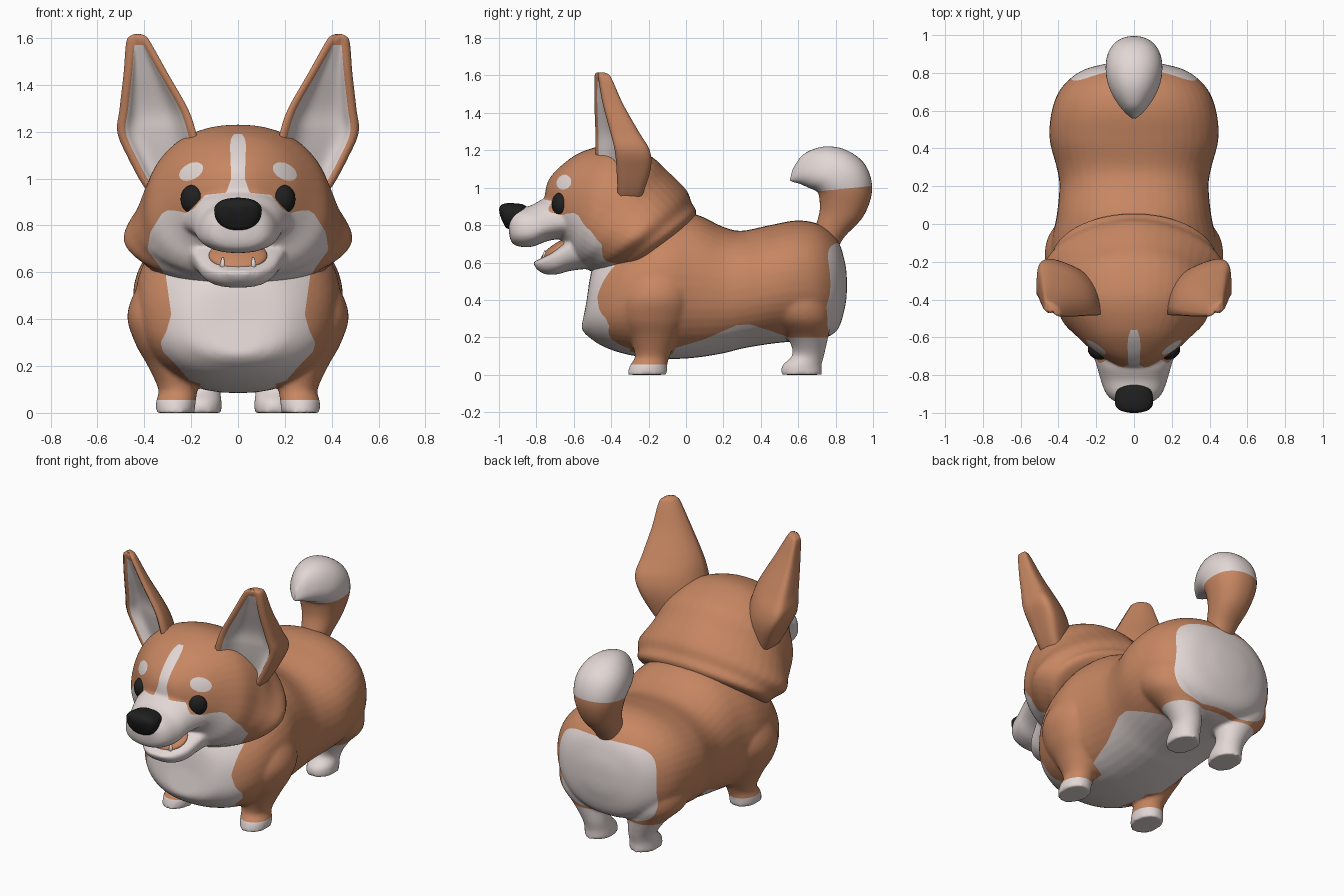
import bpy, bmesh
from math import sin, cos, pi, radians, copysign
from mathutils import Vector, Matrix
from mathutils.bvhtree import BVHTree

if "Cube" in bpy.data.objects:
    bpy.data.objects.remove(bpy.data.objects["Cube"], do_unlink=True)


def material(name, colour):
    m = bpy.data.materials.new(name)
    m.use_nodes = True
    m.diffuse_color = (*colour, 1)
    bsdf = next(n for n in m.node_tree.nodes if n.type == 'BSDF_PRINCIPLED')
    bsdf.inputs["Base Color"].default_value = (*colour, 1)
    bsdf.inputs["Roughness"].default_value = 0.7
    return m


COAT, CREAM, BLACK = 0, 1, 2
MATERIALS = [material("ginger coat", (0.57, 0.24, 0.122)),
             material("cream fur", (0.76, 0.68, 0.665)),
             material("soft black", (0.014, 0.014, 0.014))]
SIDES = 44


def interp(x, table):
    """Piecewise linear lookup in (x, value) pairs."""
    if x <= table[0][0]:
        return table[0][1]
    for (a, u), (b, v) in zip(table, table[1:]):
        if x <= b:
            return u + (v - u) * (x - a) / (b - a)
    return table[-1][1]


def hoop(yt, zt, yb, zb, w, f=0.5, e=0.9):
    """Ring through a top and a bottom point, widest at fraction f of its height."""
    top, bottom = Vector((0, yt, zt)), Vector((0, yb, zb))
    mid, ring = bottom.lerp(top, f), []
    for i in range(SIDES):
        t = 2 * pi * i / SIDES
        h, s = [copysign(abs(k) ** e, k) for k in (cos(t), sin(t))]
        p = mid + (top - mid if h > 0 else mid - bottom) * h
        ring.append(p + Vector((w * s, 0, 0)))
    return ring


def disc(z, x, y, rx, ry):
    """Level oval ring."""
    turns = [2 * pi * i / SIDES for i in range(SIDES)]
    return [Vector((x + rx * cos(t), y + ry * sin(t), z)) for t in turns]


def loft(bm, rings, steps=6):
    """Skin a smooth tube through the rings; returns side faces column by column."""
    fine = []
    for i in range(len(rings) - 1):
        four = [rings[max(i - 1, 0)], rings[i], rings[i + 1], rings[min(i + 2, len(rings) - 1)]]
        for k in range(steps):
            t = k / steps
            fine.append([b + (c - a) * (t / 2) + (2 * a - 5 * b + 4 * c - d) * (t * t / 2)
                         + (3 * b - a - 3 * c + d) * (t ** 3 / 2) for a, b, c, d in zip(*four)])
    fine.append(rings[-1])
    rows = [[bm.verts.new(p) for p in ring] for ring in fine]
    n = len(rows[0])
    columns = [[bm.faces.new((a[j], a[(j + 1) % n], b[(j + 1) % n], b[j]))
                for a, b in zip(rows, rows[1:])] for j in range(n)]
    bm.faces.new(rows[0])
    bm.faces.new(rows[-1])
    return columns


def paint(bm, field, index):
    """Cut the mesh along field = 0 and colour the negative side."""
    value = {v: field(v.co) for v in bm.verts}
    cuts = []
    for e in list(bm.edges):
        a, b = (value[v] for v in e.verts)
        if a * b < 0:
            cuts.append(bmesh.utils.edge_split(e, e.verts[0], a / (a - b))[1])
    bmesh.ops.connect_verts(bm, verts=cuts)
    for f in bm.faces:
        if field(f.calc_center_median()) < 0:
            f.material_index = index


def finish(bm, name, index=None):
    bmesh.ops.recalc_face_normals(bm, faces=bm.faces[:])
    for f in bm.faces:
        f.smooth = True
        if index is not None:
            f.material_index = index
    mesh = bpy.data.meshes.new(name)
    bm.to_mesh(mesh)
    bm.free()
    for m in MATERIALS:
        mesh.materials.append(m)
    ob = bpy.data.objects.new(name, mesh)
    bpy.context.scene.collection.objects.link(ob)
    return ob


def fuse(name, tubes, field, voxel=0.011, rounds=6):
    """Melt several tubes into one soft skin, then paint its markings."""
    bm = bmesh.new()
    for rings in tubes:
        loft(bm, rings)
    ob = finish(bm, name)
    remesh = ob.modifiers.new("melt", 'REMESH')
    remesh.mode, remesh.voxel_size = 'VOXEL', voxel
    soften = ob.modifiers.new("soften", 'SMOOTH')
    soften.factor, soften.iterations = 0.5, rounds
    graph = bpy.context.evaluated_depsgraph_get()
    melted = bpy.data.meshes.new_from_object(ob.evaluated_get(graph))
    bm = bmesh.new()
    bm.from_mesh(melted)
    bpy.data.objects.remove(ob, do_unlink=True)
    for f in bm.faces:
        f.material_index = COAT
    paint(bm, field, CREAM)
    return finish(bm, name)


def ellipsoid(name, centre, radii, index, turn=Matrix()):
    bm = bmesh.new()
    place = Matrix.Translation(centre) @ turn @ Matrix.Diagonal((*radii, 1))
    bmesh.ops.create_uvsphere(bm, u_segments=32, v_segments=20, radius=1, matrix=place)
    return finish(bm, name, index)


# Body with legs
torso = [hoop(*r) for r in (
    (-.53, .40, -.56, .25, .09, .3), (-.50, .57, -.53, .21, .22, .4),
    (-.42, .66, -.44, .15, .34, .45), (-.30, .75, -.30, .105, .415), (-.12, .84, -.12, .085, .44),
    (.04, .86, .04, .09, .41), (.2, .79, .2, .115, .395), (.3, .77, .3, .14, .41),
    (.45, .80, .45, .165, .447), (.6, .825, .6, .18, .435), (.72, .80, .72, .19, .385),
    (.81, .72, .81, .24, .28), (.85, .60, .85, .36, .14), (.86, .52, .86, .44, .04))]
front_leg = ((0, .268, -.207, .082, .107), (.05, .265, -.2, .085, .1), (.1, .257, -.18, .083, .093),
             (.2, .28, -.17, .105, .13), (.3, .31, -.17, .13, .18), (.42, .335, -.16, .137, .185),
             (.55, .3, -.14, .12, .15), (.66, .25, -.12, .06, .08))
hind_leg = ((0, .155, .617, .085, .11), (.05, .155, .62, .085, .105), (.11, .16, .655, .083, .085),
            (.2, .19, .65, .115, .11), (.3, .235, .615, .165, .165), (.42, .25, .58, .16, .18),
            (.55, .23, .56, .1, .12))
legs = [[disc(z, s * x, y, rx, ry) for z, x, y, rx, ry in leg]
        for leg in (front_leg, hind_leg) for s in (1, -1)]

BIB = ((.08, .17), (.12, .19), (.2, .26), (.26, .32), (.3, .33), (.35, .305), (.42, .285), (.6, .31))
BELLY = ((-.1, .13), (.1, .19), (.27, .265), (.34, .27), (.45, .235), (.55, .2))
BELLY_WIDTH = ((-.3, .16), (-.08, .17), (.02, .5))


def body_marking(p):
    x, y, z = abs(p.x), p.y, p.z
    socks = max(z - .055, y - .05)
    hind_socks = max(z - .2, .4 - y)
    bib = max(x - interp(z, BIB), y + .3)
    belly = max(z - interp(y, BELLY), x - interp(y, BELLY_WIDTH))
    rump = max(.3 * ((x / .335) ** 4 + (abs(z - .46) / .245) ** 4 - 1), .55 - y)
    return min(socks, hind_socks, bib, belly, rump)


fuse("body", [torso] + legs, body_marking)

# Head with ruff, muzzle and lower jaw
skull = [hoop(*r) for r in (
    (0, .75, -.30, .6, .2), (.055, .86, -.36, .52, .40, .5, 1), (.03, .92, -.43, .53, .455, .48, 1.1),
    (0, .99, -.49, .545, .49, .45, 1.12), (-.10, 1.09, -.53, .565, .45, .43, 1.05),
    (-.2, 1.175, -.565, .585, .415, .43), (-.38, 1.23, -.60, .62, .38, .45),
    (-.55, 1.195, -.63, .68, .30, .45), (-.665, 1.12, -.69, .74, .21),
    (-.735, 1.04, -.73, .80, .11), (-.755, .96, -.75, .84, .05))]
muzzle = [hoop(*r) for r in (
    (-.95, .82, -.945, .745, .05), (-.94, .86, -.93, .705, .11, .4), (-.90, .89, -.89, .685, .15, .4),
    (-.83, .905, -.82, .685, .177, .4), (-.75, .945, -.74, .715, .2, .4),
    (-.66, .95, -.64, .73, .235, .4), (-.55, .92, -.52, .74, .285, .4))]
jaw = [hoop(*r, .72, .8) for r in (
    (-.82, .605, -.805, .572, .04), (-.79, .615, -.765, .542, .10), (-.73, .65, -.70, .535, .155),
    (-.66, .70, -.62, .555, .187), (-.60, .735, -.53, .565, .21), (-.52, .74, -.45, .56, .22))]

MASK_TOP = ((0, .945), (.14, .93), (.19, .87), (.225, .853), (.26, .862), (.3, .865), (.325, .85),
            (.35, .81), (.375, .77), (.4, .6))
MASK_WIDTH = ((.5, .27), (.62, .33), (.7, .39), (.9, .45))
BLAZE = ((.94, .05), (1, .029), (1.14, .034), (1.17, .03), (1.19, .018))


def head_marking(p):
    x, y, z = abs(p.x), p.y, p.z
    mask = max(z - interp(x, MASK_TOP), x - interp(z, MASK_WIDTH), y + .36)
    blaze = max(x - interp(z, BLAZE), z - 1.19, .9 - z, y + .45)
    along, across = (x - .2) * .88 - (z - 1.03) * .47, (x - .2) * .47 + (z - 1.03) * .88
    brow = max(.04 * ((along / .055) ** 2 + (across / .034) ** 2 - 1), y + .4)
    return min(mask, blaze, brow)


head = fuse("head", [skull, muzzle, jaw], head_marking, 0.01)

# Nose and mouth
bm = bmesh.new()
loft(bm, [hoop(*r, .62) for r in (
    (-1, .885, -.995, .855, .03), (-.988, .908, -.978, .812, .078), (-.95, .918, -.958, .783, .1),
    (-.90, .915, -.92, .78, .098), (-.87, .91, -.88, .795, .085), (-.84, .89, -.85, .82, .04))])
finish(bm, "nose", BLACK)
ellipsoid("mouth_lining", (0, -.69, .672), (.125, .1, .03), COAT, Matrix.Rotation(radians(34), 4, 'X'))

# Eyes seated on the head surface, and lower fangs
bm = bmesh.new()
bm.from_mesh(head.data)
surface = BVHTree.FromBMesh(bm)
bm.free()
for side, s in (("left", 1), ("right", -1)):
    hit = surface.ray_cast(Vector((s * .195, -2, .912)), Vector((0, 1, 0)))[0]
    seat = (hit or Vector((s * .195, -.69, .912))) + Vector((0, .014, 0))
    ellipsoid(side + "_eye", seat, (.053, .04, .061), BLACK, Matrix.Rotation(s * radians(32), 4, 'Z'))
    bm = bmesh.new()
    bmesh.ops.create_cone(bm, cap_ends=True, segments=16, radius1=.018, radius2=.003, depth=.055,
                          matrix=Matrix.Translation((s * .065, -.755, .638)))
    finish(bm, side + "_fang", CREAM)

# Ears: rounded back, raised lip and a hollow pale front
EAR = ((1.617, .42, .44, -.468, -.458, -.445), (1.608, .395, .46, -.48, -.455, -.42),
       (1.58, .373, .477, -.485, -.452, -.40),
       (1.45, .30, .488, -.485, -.43, -.345), (1.3, .215, .505, -.48, -.39, -.265),
       (1.2, .18, .515, -.48, -.365, -.21), (1.1, .16, .475, -.47, -.355, -.205),
       (.95, .14, .39, -.44, -.35, -.25), (.85, .14, .28, -.42, -.36, -.28))
ARC, HOLLOW = 24, 16


def ear_ring(s, z, x_in, x_out, y_in, y_out, y_back):
    inner, outer = Vector((x_in, y_in, z)), Vector((x_out, y_out, z))
    bulge = y_back - (y_in + y_out) / 2
    lip = min(.036 / (x_out - x_in), .38)
    depth = max(0, min(.06, .25 * (1.58 - z)))
    ring = []
    for i in range(ARC + 1):
        t = pi * i / ARC
        c = copysign(abs(cos(t)) ** .75, cos(t))
        lean = .15 * (x_out - x_in) * sin(t) ** 2
        ring.append(outer.lerp(inner, (1 - c) / 2) + Vector((lean, bulge * sin(t) ** .75, 0)))
    ring.append(inner.lerp(outer, lip * .5) - Vector((0, .01, 0)))
    for i in range(HOLLOW + 1):
        k = i / HOLLOW
        dip = depth * (1 - (2 * k - 1) ** 4)
        ring.append(inner.lerp(outer, lip + (1 - 2 * lip) * k) + Vector((0, dip, 0)))
    ring.append(outer.lerp(inner, lip * .5) - Vector((0, .01, 0)))
    return [Vector((s * p.x, p.y, p.z)) for p in ring]


for side, s in (("left", 1), ("right", -1)):
    bm = bmesh.new()
    columns = loft(bm, [ear_ring(s, *row) for row in EAR], 8)
    for column in columns[ARC + 2:ARC + 2 + HOLLOW]:
        for f in column:
            f.material_index = CREAM if f.calc_center_median().z < 1.57 else COAT
    finish(bm, side + "_ear")

# Curled tail with a pale tip
bm = bmesh.new()
loft(bm, [hoop(*r) for r in (
    (.80, .66, .66, .70, .07), (.85, .74, .695, .80, .085), (.95, .85, .715, .88, .11),
    (.995, .99, .71, .96, .14), (.96, 1.12, .69, .985, .15), (.86, 1.2, .655, 1, .138),
    (.74, 1.22, .61, 1.02, .1), (.63, 1.18, .575, 1.03, .052), (.57, 1.10, .555, 1.04, .01))])
paint(bm, lambda p: .995 + (p.y - .85) * .1 - p.z, CREAM)
finish(bm, "tail")
